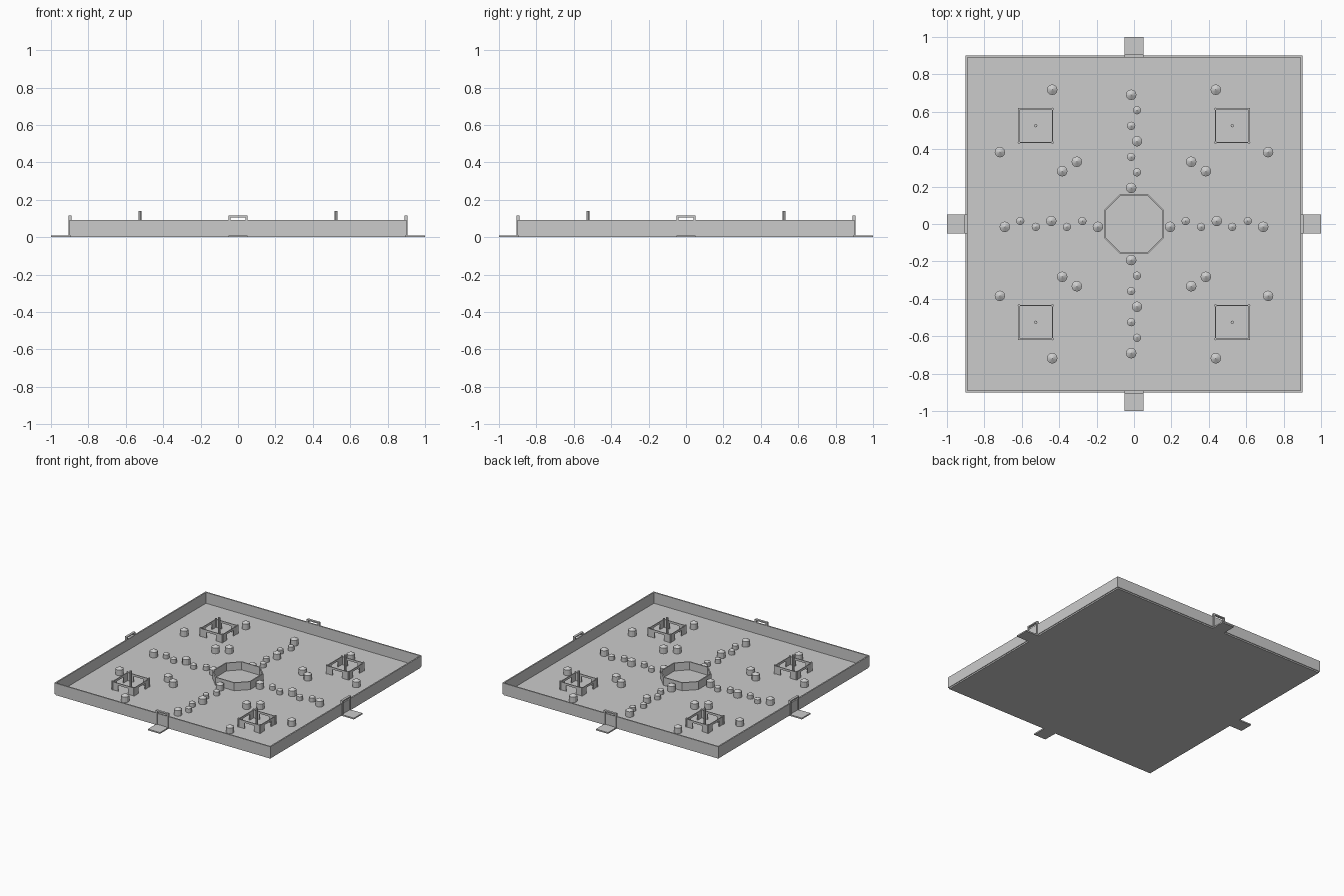
import bpy
import math
from mathutils import Matrix, Vector

cube = bpy.data.objects.get("Cube")
if cube:
    bpy.data.objects.remove(cube, do_unlink=True)

import bmesh

stone = bpy.data.materials.new("light_grey_stone")
stone.use_nodes = True
GREY = (0.6, 0.6, 0.6, 1)
stone.diffuse_color = GREY
stone.node_tree.nodes["Principled BSDF"].inputs["Base Color"].default_value = GREY

FLOOR = 0.01      # top of the floor slab
HALF = 0.9        # half width of the enclosure


def add_box(bm, low, high, turn=Matrix()):
    low, high = Vector(low), Vector(high)
    place = Matrix.Translation((low + high) / 2) @ Matrix.Diagonal((*(high - low), 1))
    bmesh.ops.create_cube(bm, size=1, matrix=turn @ place)


def add_cone(bm, x, y, z, r1, r2, height, sides=8):
    bmesh.ops.create_cone(bm, cap_ends=True, segments=sides, radius1=r1, radius2=r2,
                          depth=height, matrix=Matrix.Translation((x, y, z + height / 2)))


def finish(bm, name):
    mesh = bpy.data.meshes.new(name)
    bm.to_mesh(mesh)
    bm.free()
    mesh.materials.append(stone)
    obj = bpy.data.objects.new(name, mesh)
    bpy.context.collection.objects.link(obj)
    return obj


def quarter(i):
    return Matrix.Rotation(i * math.pi / 2, 4, "Z")


# Floor slab
bm = bmesh.new()
add_box(bm, (-HALF + 0.005, -HALF + 0.005, 0), (HALF - 0.005, HALF - 0.005, FLOOR))
finish(bm, "floor")

# Outer walls, gate frames and entry ramps on all four sides
for i, side in enumerate(("front", "left", "back", "right")):
    bm = bmesh.new()
    add_box(bm, (-HALF, -HALF, FLOOR), (HALF - 0.01, -HALF + 0.01, 0.092), quarter(i))
    finish(bm, side + "_wall")

    bm = bmesh.new()
    for x in (-0.046, 0.046):
        add_box(bm, (x - 0.005, -0.907, 0), (x + 0.005, -0.889, 0.108), quarter(i))
    add_box(bm, (-0.051, -0.907, 0.106), (0.051, -0.889, 0.115), quarter(i))
    finish(bm, side + "_gate")

    bm = bmesh.new()
    add_box(bm, (-0.05, -1, 0), (0.05, -0.895, FLOOR), quarter(i))
    finish(bm, side + "_ramp")

# Central octagonal ring wall
bm = bmesh.new()
apothem, corner, thick = 0.157, 0.078, 0.008
outline = []
for i in range(4):
    for x in (-corner, corner):
        outline.append(quarter(i) @ Vector((x, -apothem, 0)))
inner = [p * (1 - thick / apothem) for p in outline]
ring = []
for k in range(8):
    n = (k + 1) % 8
    ring.append(bm.faces.new([bm.verts.new(p) for p in
                              (outline[k], outline[n], inner[n], inner[k])]))
bmesh.ops.remove_doubles(bm, verts=bm.verts, dist=0.0001)
bmesh.ops.translate(bm, verts=bm.verts, vec=(0, 0, FLOOR))
up = bmesh.ops.extrude_face_region(bm, geom=bm.faces[:])
bmesh.ops.translate(bm, vec=(0, 0, 0.06),
                    verts=[v for v in up["geom"] if isinstance(v, bmesh.types.BMVert)])
bmesh.ops.recalc_face_normals(bm, faces=bm.faces)
finish(bm, "octagon_wall")

# Four square pavilions: doorway walls, corner posts and a tall central pole
for cx, cy, name in ((-0.525, -0.525, "front_right"), (0.525, -0.525, "front_left"),
                     (-0.525, 0.525, "back_right"), (0.525, 0.525, "back_left")):
    bm = bmesh.new()
    h, door, top = 0.09, 0.04, 0.07
    for i in range(4):
        turn = Matrix.Translation((cx, cy, 0)) @ quarter(i)
        add_box(bm, (-h, -h - 0.003, FLOOR), (-door, -h + 0.003, top), turn)
        add_box(bm, (door, -h - 0.003, FLOOR), (h, -h + 0.003, top), turn)
        add_box(bm, (-door, -h - 0.003, 0.054), (door, -h + 0.003, top), turn)
        post = turn @ Vector((h, -h, 0))
        add_cone(bm, post.x, post.y, FLOOR, 0.007, 0.007, 0.065)
    finish(bm, name + "_pavilion")
    bm = bmesh.new()
    add_cone(bm, cx, cy, FLOOR, 0.008, 0.008, 0.13)
    finish(bm, name + "_pole")


# Bollards: a cylinder with a low pointed cap
def bollard(bm, x, y, large):
    r, body, cap = (0.028, 0.042, 0.016) if large else (0.022, 0.03, 0.012)
    add_cone(bm, x, y, FLOOR, r, r, body, 12)
    add_cone(bm, x, y, FLOOR + body, r, 0, cap, 12)


# Zigzag rows along both axes
for axis in ("x", "y"):
    bm = bmesh.new()
    for sign in (-1, 1):
        for k in range(7):
            along = sign * (0.193 + k * 0.083)
            across = 0.016 if k % 2 else -0.015
            x, y = (along, across) if axis == "x" else (across, along)
            bollard(bm, x, y, k % 3 == 0)
    finish(bm, axis + "_bollard_rows")

# Mirrored groups around the pavilions
bm = bmesh.new()
for x, y in ((0.437, 0.718), (0.717, 0.384), (0.306, 0.333), (0.384, 0.282)):
    for sx in (-1, 1):
        for sy in (-1, 1):
            bollard(bm, sx * x, sy * y, True)
finish(bm, "corner_bollards")
